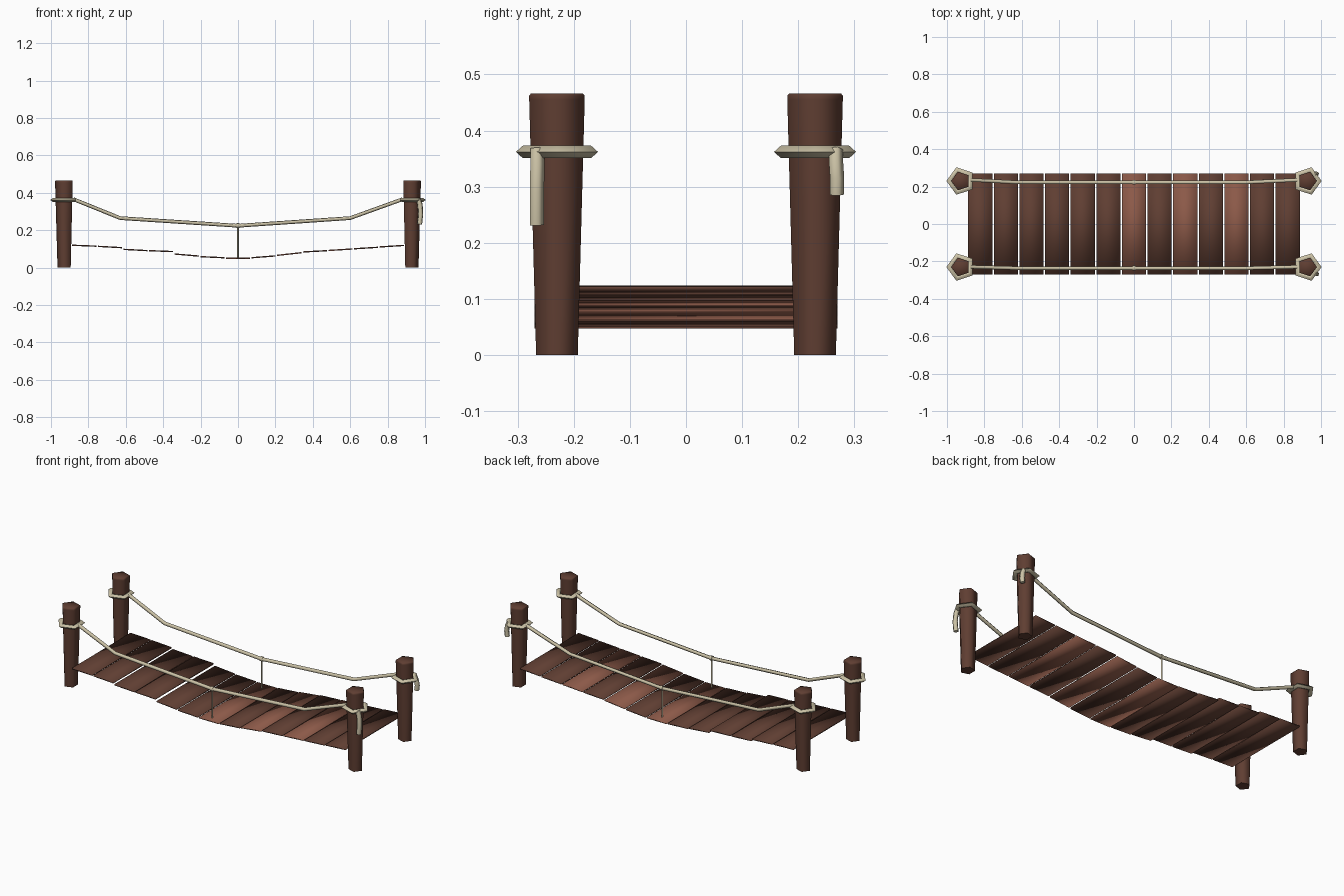
import bpy, bmesh, math
from mathutils import Vector

if "Cube" in bpy.data.objects:
    bpy.data.objects.remove(bpy.data.objects["Cube"])


def material(name, rgb):
    m = bpy.data.materials.new(name)
    m.diffuse_color = (*rgb, 1)
    m.use_nodes = True
    m.node_tree.nodes["Principled BSDF"].inputs["Base Color"].default_value = m.diffuse_color
    return m


DARK = material("dark wood", (0.115, 0.048, 0.032))
LIGHT = material("reddish wood", (0.26, 0.10, 0.065))
ROPE = material("rope", (0.60, 0.54, 0.38))


def finish(name, bm, mat, angle):
    bmesh.ops.recalc_face_normals(bm, faces=bm.faces)
    me = bpy.data.meshes.new(name)
    bm.to_mesh(me)
    bm.free()
    me.materials.append(mat)
    ob = bpy.data.objects.new(name, me)
    bpy.context.collection.objects.link(ob)
    bpy.context.view_layer.objects.active = ob
    ob.select_set(True)
    bpy.ops.object.shade_smooth_by_angle(angle=math.radians(angle))
    ob.select_set(False)
    return ob


def loft(bm, rings, closed=False):
    loops = [[bm.verts.new(p) for p in r] for r in rings]
    pairs = list(zip(loops, loops[1:]))
    if closed:
        pairs.append((loops[-1], loops[0]))
    else:
        bm.faces.new(loops[0])
        bm.faces.new(loops[-1])
    n = len(loops[0])
    for a, b in pairs:
        for i in range(n):
            j = (i + 1) % n
            bm.faces.new((a[i], a[j], b[j], b[i]))


def pentagon(cx, cy, r, z, sx):
    # one corner points outward along the bridge
    return [(cx + sx * r * math.cos(math.tau * i / 5),
             cy + r * math.sin(math.tau * i / 5), z) for i in range(5)]


def tube(name, pts, r, sides=5):
    pts = [Vector(p) for p in pts]
    rings = []
    for i, p in enumerate(pts):
        t = (pts[min(i + 1, len(pts) - 1)] - pts[max(i - 1, 0)]).normalized()
        u = Vector((0, 1, 0))
        v = t.cross(u).normalized()
        rings.append([p + r * (math.cos(math.tau * k / sides) * u +
                               math.sin(math.tau * k / sides) * v)
                      for k in range(sides)])
    bm = bmesh.new()
    loft(bm, rings)
    finish(name, bm, ROPE, 80)


for sx in (-1, 1):
    for sy in (-1, 1):
        tag = ("left" if sx < 0 else "right") + ("_front" if sy < 0 else "_back")
        cx, cy = sx * 0.926, sy * 0.23
        # tapered five-sided post with a small top chamfer
        bm = bmesh.new()
        loft(bm, [pentagon(cx, cy, r, z, sx) for r, z in
                  ((0.039, 0), (0.052, 0.455), (0.052, 0.462), (0.049, 0.466))])
        finish("post_" + tag, bm, DARK, 75)
        # rope wrapped round the post
        bm = bmesh.new()
        loft(bm, [pentagon(cx, cy, r, z, sx) for r, z in
                  ((0.077, 0.362), (0.064, 0.373), (0.05, 0.370),
                   (0.05, 0.354), (0.064, 0.351))], closed=True)
        finish("rope_wrap_" + tag, bm, ROPE, 80)

# loose rope tails on the right hand posts
tube("rope_tail_front", [(0.963, -0.266, 0.366), (0.972, -0.266, 0.34),
                         (0.977, -0.267, 0.29), (0.971, -0.267, 0.232)], 0.014)
tube("rope_tail_back", [(0.963, 0.266, 0.366), (0.972, 0.266, 0.345),
                        (0.976, 0.268, 0.315), (0.972, 0.268, 0.286)], 0.014)

# sagging hand ropes and thin hangers with their knots
for side, y0, y1 in (("front", -0.23, -0.237), ("back", 0.235, 0.222)):
    tube("hand_rope_" + side,
         [(-0.88, y0, 0.366), (-0.63, y1, 0.265), (0, y1, 0.224),
          (0.60, y1, 0.265), (0.88, y0, 0.366)], 0.0105)
    tube("hanger_" + side, [(0, y1, 0.05), (0, y1, 0.225)], 0.005, 4)
    tube("hanger_knot_" + side, [(-0.007, y1, 0.225), (0.007, y1, 0.225)], 0.014)

# thin sagging planks: left and right edge heights
edges = [(.120, .115), (.114, .107), (.098, .091), (.091, .086), (.073, .062),
         (.059, .053), (.051, .051), (.053, .063), (.066, .080), (.084, .091),
         (.092, .100), (.101, .109), (.111, .119)]
for i, (za, zb) in enumerate(edges):
    c, w, h = (i - 6) * 0.137, 0.0645, 0.0035
    bm = bmesh.new()
    loft(bm, [[(c - w, y, za - h), (c + w, y, zb - h),
               (c + w, y, zb + h), (c - w, y, za + h)] for y in (-0.27, 0.27)])
    finish("plank_%02d" % (i + 1), bm, LIGHT if i in (6, 8, 10) else DARK, 120)
